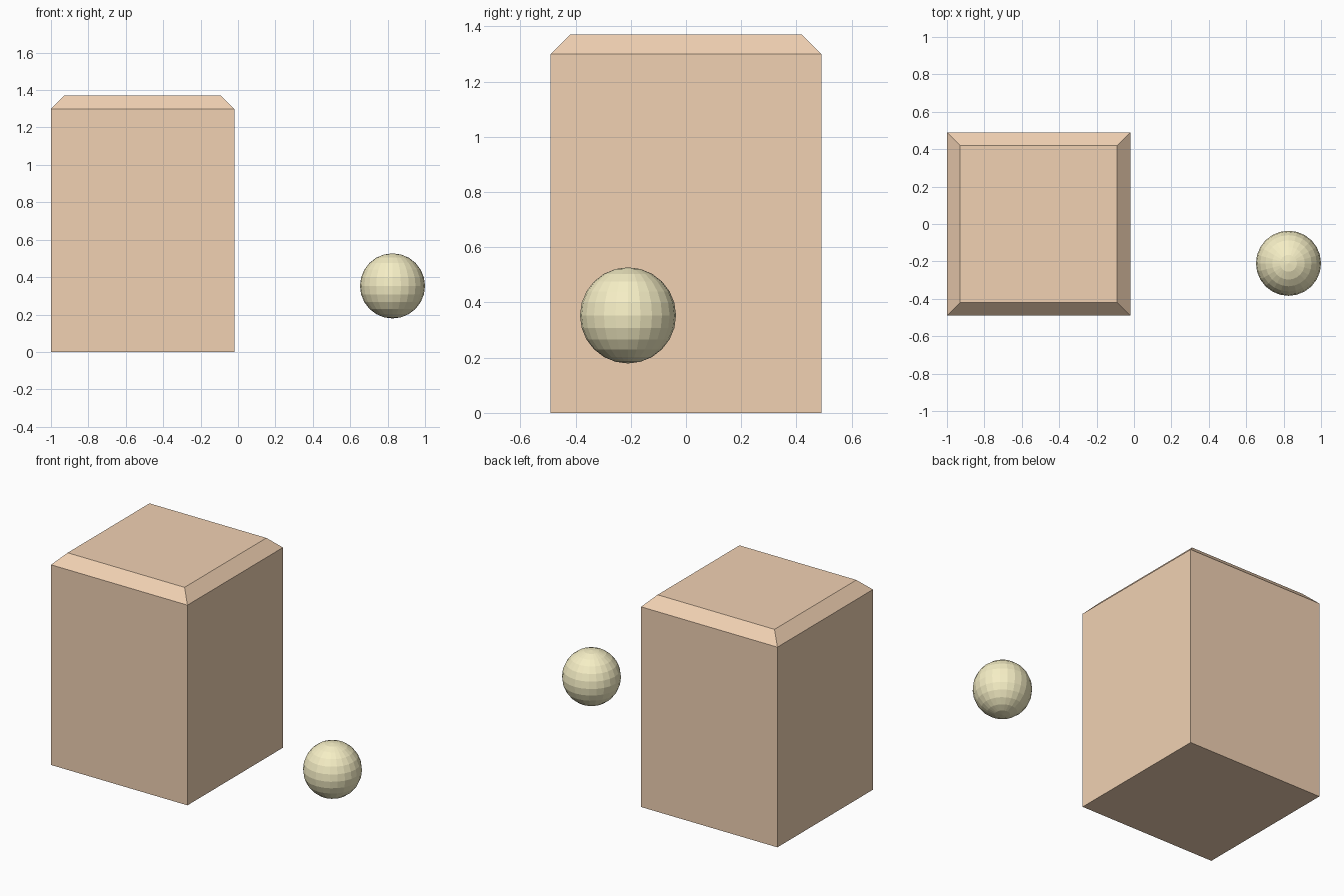
import bpy
import bmesh
from mathutils import Matrix

if "Cube" in bpy.data.objects:
    bpy.data.objects.remove(bpy.data.objects["Cube"])


def add_part(name, bm, color, location):
    """Turn a bmesh into a coloured, flat-shaded object."""
    mesh = bpy.data.meshes.new(name)
    bm.to_mesh(mesh)
    bm.free()
    obj = bpy.data.objects.new(name, mesh)
    obj.location = location
    bpy.context.collection.objects.link(obj)
    mat = bpy.data.materials.new(name + "_colour")
    mat.diffuse_color = color
    mat.use_nodes = True
    mat.node_tree.nodes["Principled BSDF"].inputs["Base Color"].default_value = mat.diffuse_color
    mesh.materials.append(mat)
    return obj


# Tall block: square box with a chamfered top rim
WIDTH, HEIGHT, CHAMFER = 0.98, 1.37, 0.07
bm = bmesh.new()
bmesh.ops.create_cube(bm, size=1, matrix=Matrix.Translation((0, 0, HEIGHT / 2))
                      @ Matrix.Diagonal((WIDTH, WIDTH, HEIGHT, 1)))
top_edges = [e for e in bm.edges if all(v.co.z > HEIGHT - 0.01 for v in e.verts)]
bmesh.ops.bevel(bm, geom=top_edges, offset=CHAMFER, offset_type='OFFSET',
                segments=1, affect='EDGES')
add_part("block", bm, (0.88, 0.64, 0.45, 1), (-0.51, 0, 0))

# Floating faceted ball
bm = bmesh.new()
bmesh.ops.create_uvsphere(bm, u_segments=24, v_segments=12, radius=0.174)
add_part("ball", bm, (0.92, 0.86, 0.56, 1), (0.826, -0.21, 0.353))
